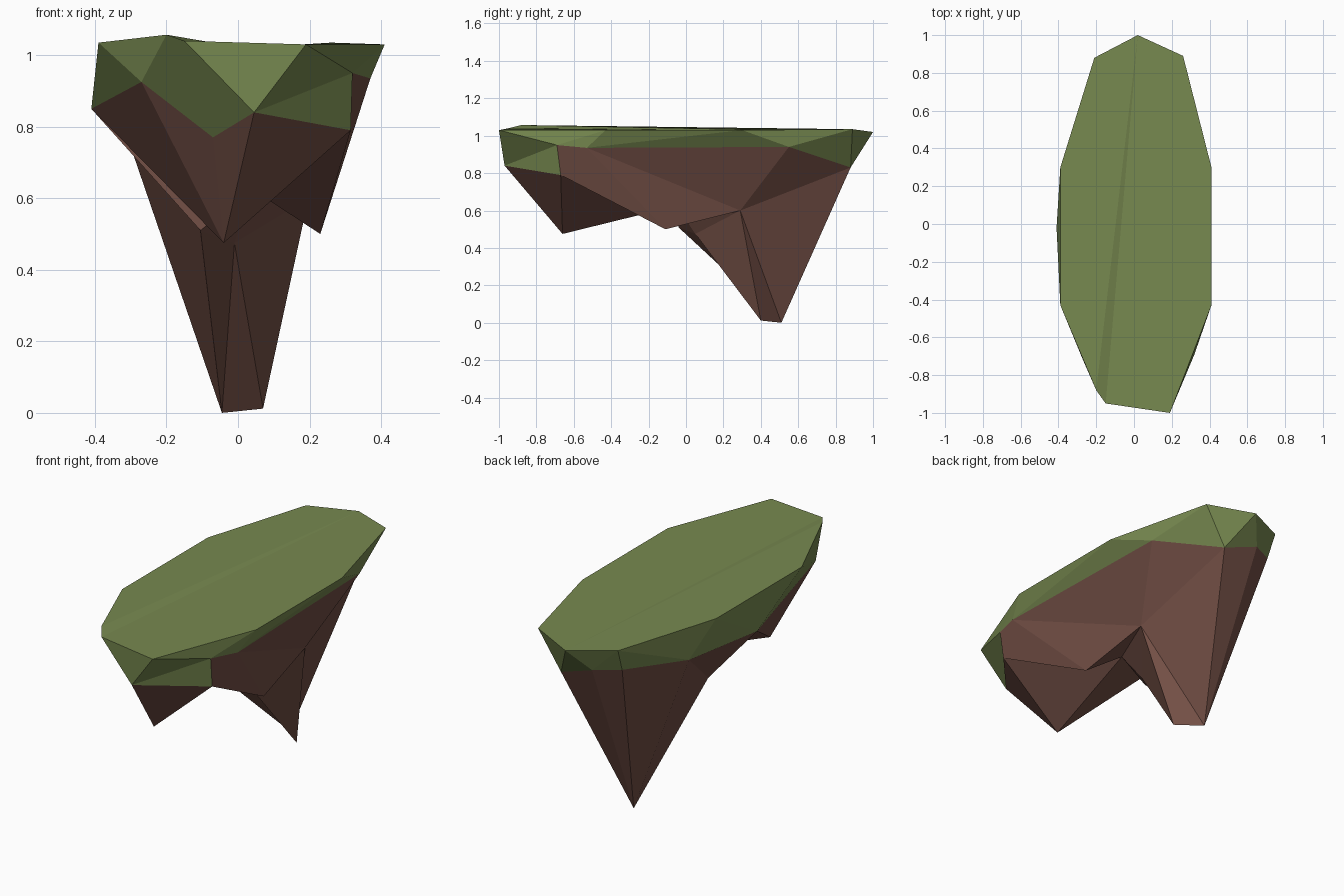
import bpy, bmesh

if "Cube" in bpy.data.objects:
    bpy.data.objects.remove(bpy.data.objects["Cube"])

# Upper rim of the island, counter-clockwise from the front
rim = [(-.15, -.95, 1.04), (.19, -1, 1.03), (.41, -.43, 1.03), (.41, .30, 1.03),
       (.26, .89, 1.035), (.02, 1, 1.02), (-.21, .88, 1.035), (-.39, .30, 1.035),
       (-.39, -.43, 1.035), (-.20, -.88, 1.057)]
# Lower edge of the turf, where rock begins
seam = [(-.27, -.72, .925), (-.07, -.82, .77), (.045, -.97, .84), (.315, -.67, .79),
        (.32, -.69, .95), (.37, -.53, .935), (.34, .55, .94), (.13, .88, .83),
        (-.07, .90, .90), (-.20, .83, .91), (-.34, .46, .86), (-.41, -.02, .85)]
P = {f"t{i}": p for i, p in enumerate(rim)}
P.update({f"b{i}": p for i, p in enumerate(seam)})
# Hanging tips and the hollow between them
P.update(front=(-.04, -.66, .475), side=(.23, -.11, .50), hip=(.197, .29, .60),
         knee_l=(-.105, -.04, .51), knee=(-.01, .05, .475), hollow=(.04, -.05, .625),
         foot_a=(.07, .40, .012), foot_b=(-.045, .51, 0))


def material(name, rgb):
    m = bpy.data.materials.new(name)
    m.diffuse_color = (*rgb, 1)
    m.use_nodes = True
    m.node_tree.nodes["Principled BSDF"].inputs["Base Color"].default_value = m.diffuse_color
    return m


def build(name, faces, mat):
    """Flat-faced mesh from faces written as rows of point names."""
    bm = bmesh.new()
    verts = {}
    for row in faces:
        names = row.split()
        for n in names:
            if n not in verts:
                verts[n] = bm.verts.new(P[n])
        bm.faces.new([verts[n] for n in names])
    me = bpy.data.meshes.new(name)
    bm.to_mesh(me)
    bm.free()
    me.materials.append(mat)
    ob = bpy.data.objects.new(name, me)
    bpy.context.collection.objects.link(ob)


# Turf: nearly flat top plus the faceted band around it (outward winding)
turf = ["t9 t0 t5", "t0 t1 t2 t3 t4 t5", "t5 t6 t7 t8 t9",
        "b0 b1 b2 t0 t9", "b2 t1 t0", "b2 b4 t1", "b2 b3 b4", "b4 t2 t1", "b4 b5 t2",
        "b5 b6 t3", "b5 t3 t2", "b6 t4 t3", "b6 b7 t4", "b7 t5 t4", "b7 b8 t5",
        "b8 t6 t5", "b8 b9 t6", "b9 b10 t6", "b10 t7 t6", "b10 b11 t7", "b11 t8 t7",
        "b11 b0 t8", "b0 t9 t8"]
# Rock: front spike, side spike, underside and the long tapering leg
rock = ["front b1 b0", "front b2 b1", "front b3 b2", "front b0 b11",
        "side b5 b4 b3", "side hip b5", "hip b6 b5",
        "front hollow b3", "hollow side b3", "hollow hip side",
        "front b11 hollow", "b11 knee_l hollow", "knee_l knee hollow", "knee hip hollow",
        "hip b7 b6", "hip foot_b b7", "hip foot_a foot_b",
        "foot_b b8 b7", "foot_b b9 b8", "foot_b b10 b9",
        "foot_b knee_l b10", "knee_l b11 b10",
        "knee_l foot_b knee", "knee foot_b foot_a", "knee foot_a hip"]

build("grass_cap", turf, material("grass green", (.185, .25, .08)))
build("rock_base", rock, material("earth brown", (.17, .078, .06)))
